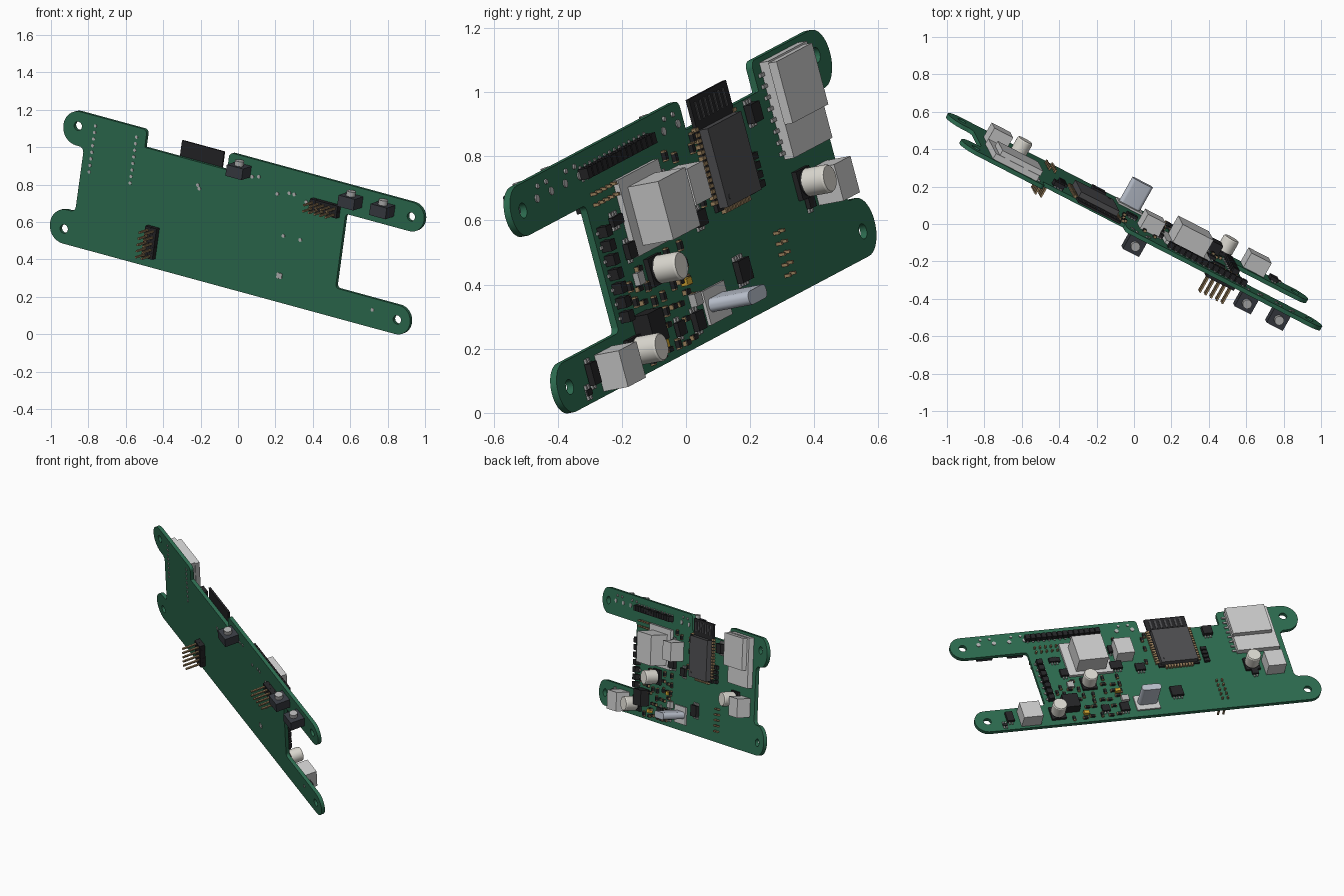
import bpy, bmesh, math, random
from mathutils import Matrix, Vector

if "Cube" in bpy.data.objects:
    bpy.data.objects.remove(bpy.data.objects["Cube"])

random.seed(4)
# Board frame: a along the board, b across it, h out of the component side
U = Vector((.8645, -.444, -.2355)).normalized()
V = Vector((.131, -.253, .958))
V = (V - V.dot(U) * U).normalized()
F = U.cross(V)
M = Matrix((U, V, F)).transposed().to_4x4()
M.translation = (.003, .012, .597)
T = .0115                                   # half board thickness


def mat(name, r, g, b):
    m = bpy.data.materials.new(name)
    m.diffuse_color = (r, g, b, 1)
    m.use_nodes = True
    m.node_tree.nodes["Principled BSDF"].inputs["Base Color"].default_value = m.diffuse_color
    return m


GREEN = mat("board_green", .026, .15, .08)
BLACK = mat("black_plastic", .018, .018, .02)
DARK = mat("dark_grey", .075, .075, .08)
SLATE = mat("switch_slate", .04, .045, .055)
COPPER = mat("copper", .36, .24, .12)
CREAM = mat("cream", .72, .70, .64)
YELLOW = mat("yellow", .65, .38, .03)
STEEL = mat("steel_blue", .50, .54, .62)
LIGHT = mat("light_grey", .45, .45, .45)


class Part:
    """Collects boxes and cylinders given in board coordinates."""
    def __init__(self):
        self.bm = bmesh.new()

    def box(self, a, b, wa, wb, h0, h1):
        m = Matrix.Translation((a, b, -(h0 + h1) / 2)) @ Matrix.Diagonal((wa, wb, abs(h1 - h0), 1))
        bmesh.ops.create_cube(self.bm, size=1, matrix=m)
        return self

    def cyl(self, a, b, r, h0, h1, n=24, r2=None):
        m = Matrix.Translation((a, b, -(h0 + h1) / 2)) @ Matrix.Rotation(math.pi, 4, 'X')
        bmesh.ops.create_cone(self.bm, cap_ends=True, segments=n, radius1=r,
                              radius2=r if r2 is None else r2, depth=abs(h1 - h0), matrix=m)
        return self

    def cyl_up(self, a, b0, b1, h, r):
        m = Matrix.Translation((a, (b0 + b1) / 2, -h)) @ Matrix.Rotation(math.pi / 2, 4, 'X')
        bmesh.ops.create_cone(self.bm, cap_ends=True, segments=24, radius1=r, radius2=r,
                              depth=b1 - b0, matrix=m)
        return self

    def done(self, name, material=None, smooth=False):
        me = bpy.data.meshes.new(name)
        self.bm.to_mesh(me)
        self.bm.free()
        return finish(bpy.data.objects.new(name, me), material, smooth)


def finish(ob, material, smooth=False):
    if ob.name not in bpy.context.collection.objects:
        bpy.context.collection.objects.link(ob)
    ob.matrix_world = M
    if material:
        ob.data.materials.append(material)
    if smooth:
        bpy.ops.object.select_all(action='DESELECT')
        ob.select_set(True)
        bpy.context.view_layer.objects.active = ob
        bpy.ops.object.shade_smooth_by_angle()
    return ob


def fillet(corners, n=10):
    """Round each right-angled corner (a, b, radius)."""
    pts = []
    for i, (x, y, r) in enumerate(corners):
        p = Vector((x, y))
        d1 = (Vector(corners[i - 1][:2]) - p).normalized()
        d2 = (Vector(corners[(i + 1) % len(corners)][:2]) - p).normalized()
        c = p + r * (d1 + d2)
        for k in range(n + 1):
            t = math.pi / 2 * k / n
            pts.append(c - r * (d2 * math.cos(t) + d1 * math.sin(t)))
    return pts


def plate(name, loops, half, z, material):
    """Flat extruded plate; loops after the first are holes."""
    cu = bpy.data.curves.new(name, 'CURVE')
    cu.dimensions, cu.fill_mode, cu.extrude = '2D', 'BOTH', half
    for pts in loops:
        s = cu.splines.new('POLY')
        s.points.add(len(pts) - 1)
        for q, p in zip(s.points, pts):
            q.co = (p[0], p[1], 0, 1)
        s.use_cyclic_u = True
    ob = finish(bpy.data.objects.new(name, cu), material)
    ob.matrix_world = M @ Matrix.Translation((0, 0, z))
    bpy.ops.object.select_all(action='DESELECT')
    ob.select_set(True)
    bpy.context.view_layer.objects.active = ob
    bpy.ops.object.convert(target='MESH')
    bpy.ops.object.shade_smooth_by_angle()


def ring(a, b, r, n=24):
    return [(a + r * math.cos(2 * math.pi * i / n), b + r * math.sin(2 * math.pi * i / n)) for i in range(n)]


# Circuit board with four mounting tabs
outline = [(-1.118, .367, .092), (-.615, .367, .025), (-.615, .27, .004), (-.105, .27, .004),
           (-.105, .367, .025), (1.11, .367, .079), (1.11, .207, .079), (.637, .207, .02),
           (.637, -.207, .02), (1.11, -.207, .079), (1.11, -.367, .079), (-1.118, -.367, .092),
           (-1.118, -.18, .092), (-.977, -.18, .03), (-.977, .18, .03), (-1.118, .18, .092)]
plate("circuit_board", [fillet(outline)] + [ring(a, b, .024) for a in (-1.03, 1.03) for b in (-.287, .287)],
      T, 0, GREEN)

# Stepped sensor block and its solder pins
Part().box(-.80, .193, .27, .315, T, .045).box(-.785, .245, .25, .2, .045, .075).done("sensor_block")
pins = Part()
for a in (-.926, -.672):
    for i in range(8):
        pins.cyl(a, .057 + i * .0366, .009, -T - .003, T + .004, 12)
for i in range(8):
    pins.box(-.655, .057 + i * .0366, .03, .012, T, .02)
pins.done("sensor_pins", LIGHT)

# Large power socket, side connectors
Part().box(.288, .11, .285, .25, T, .03).box(.285, .105, .19, .19, .03, .14).done("power_socket")
for name, a, b, w in (("side_connector_left", -.86, -.088, .115), ("side_connector_right", .765, -.293, .125),
                      ("side_connector_middle", .055, .122, .11)):
    Part().box(a, b, w, .118, T, .1).done(name)

# Upright plug socket on a foot
Part().box(0, -.268, .15, .11, T, .022).done("plug_foot")
plate("plug_shell", [fillet([(-.065, -.244, .02), (.06, -.244, .02), (.06, -.288, .02), (-.065, -.288, .02)])],
      .072, -.094, STEEL)

# Radio module: carrier, lid and edge pads
Part().box(-.28, .172, .26, .367, T, .024).done("radio_carrier", BLACK)
Part().box(-.28, .125, .235, .255, .024, .055).cyl(-.19, .025, .008, .055, .057).done("radio_lid", DARK)
pads = Part()
for i in range(14):
    for s in (-1, 1):
        pads.box(-.28 + s * .133, .02 + i * .0183, .022, .012, T, .027)
for i in range(10):
    pads.box(-.362 + i * .0183, -.014, .012, .022, T, .027)
pads.done("radio_pads", COPPER)
trace = Part()
for i in range(7):
    trace.box(-.375 + i * .032, .31, .012, .06, .024, .0265)
trace.done("antenna_trace", DARK)

# Can capacitors
for i, (a, b) in enumerate([(-.73, -.058), (.325, -.082), (.58, -.284)]):
    Part().box(a, b, .092, .092, T, .028).cyl(a, b, .041, .028, .036).done("capacitor_base_%d" % i, BLACK)
    Part().cyl(a, b, .045, .036, .108).cyl(a, b, .045, .108, .114, r2=.041).done("capacitor_can_%d" % i, CREAM, True)

# Side-push switches on the front face
dots = Part()
for i, a in enumerate((-.013, .678, .876)):
    Part().box(a, .294, .1, .062, -T, -.105).done("switch_body_%d" % i, SLATE)
    Part().cyl_up(a, .325, .352, -.06, .025).done("switch_button_%d" % i, LIGHT, True)
    for s in (-.05, .05):
        dots.cyl(a + s, .30, .013, T, T + .004).cyl(a + s * .6, .335, .008, T, T + .006)

# Solder dots on the front
for a, b in [(.214, .214), (.285, .236), (.315, .236), (.393, .213), (.284, -.003), (.388, 0),
             (.285, -.23), (.30, -.23), (.285, -.217), (.30, -.217), (-.268, .145), (-.256, .128),
             (.876, -.27), (.05, .27), (.09, .28)]:
    dots.cyl(a, b, .01, -T - .003, -T, 12)
dots.done("solder_dots", LIGHT)

# Two-row pin headers on the front face
for name, a, b, na, nb in (("header_left", -.495, -.228, 2, 5), ("header_right", .516, .212, 5, 2)):
    p = .0345
    base, pin = Part(), Part()
    for i in range(na):
        for j in range(nb):
            x, y = a + (i - (na - 1) / 2) * p, b + (j - (nb - 1) / 2) * p
            base.box(x, y, .034, .034, -T, -.046)
            pin.box(x, y, .01, .01, -.14, .032)
    base.done(name + "_base", BLACK)
    pin.done(name + "_pins", COPPER)

# Black socket strip and column of drivers, with their leads
strip, leads = Part(), Part()
for i in range(14):
    strip.box(.165 + i * .0345, .303, .029, .034, T, .045)
    leads.box(.165 + i * .0345, .303, .01, .05, T, .016)
for i in range(7):
    strip.box(.59, .108 - i * .046, .036, .034, T, .045)
    leads.box(.59, .108 - i * .046, .058, .01, T, .018)
strip.done("socket_strips", BLACK)

# Integrated circuits (a, b, width, depth, height), with gull-wing leads
chips = Part()
for a, b, wa, wb, h in [(-.205, -.213, .075, .07, .036), (-.52, .222, .06, .06, .042), (-.735, -.122, .04, .035, .03),
                        (.15, -.29, .055, .06, .034), (.888, -.28, .045, .07, .036), (.49, .12, .07, .03, .03),
                        (.456, .014, .05, .05, .034), (.12, .03, .075, .055, .036), (-.03, 0, .06, .05, .032),
                        (.115, .155, .04, .05, .036), (.93, -.33, .03, .02, .022), (.27, -.285, .05, .045, .03)]:
    chips.box(a, b, wa, wb, .015, h)
    n = max(2, int(wa / .018))
    for i in range(n):
        leads.box(a + (i - (n - 1) / 2) * .017, b, .008, wb + .028, T, .019)
for i in range(4):
    chips.box(-.462, .005 + i * .03, .035, .022, T, .028)
chips.done("chips", BLACK)
leads.done("chip_leads", LIGHT)
Part().box(.487, -.232, .1, .1, T, .07).done("inductor", BLACK)

# Small passives: dark body between copper ends
body, ends = Part(), Part()
taken = [(.487, -.232, .08), (.325, -.082, .07), (.58, -.285, .07), (.15, -.29, .06), (.27, -.285, .05)]
while len(taken) < 38:
    a, b = random.uniform(.1, .54), random.uniform(-.34, -.04)
    if all(math.hypot(a - x, b - y) > r for x, y, r in taken):
        taken.append((a, b, .042))
        s = random.random() < .5
        body.box(a, b, .024 if s else .016, .016 if s else .024, T, .026)
        ends.box(a, b, .034 if s else .015, .015 if s else .034, T, .025)
for a, b in [(-.08, .04), (-.1, .14), (-.1, .21), (.02, .21), (.08, .23), (-.12, .24)]:
    body.box(a, b, .016, .024, T, .026)
    ends.box(a, b, .015, .034, T, .025)
body.done("passive_bodies", BLACK)
ends.done("passive_ends", COPPER)
Part().box(.16, -.16, .034, .022, T, .035).box(.4, -.305, .034, .024, T, .035).done("yellow_capacitors", YELLOW)
Part().box(.13, -.225, .045, .04, T, .035).box(.44, -.08, .04, .04, T, .03).done("crystals", LIGHT)
